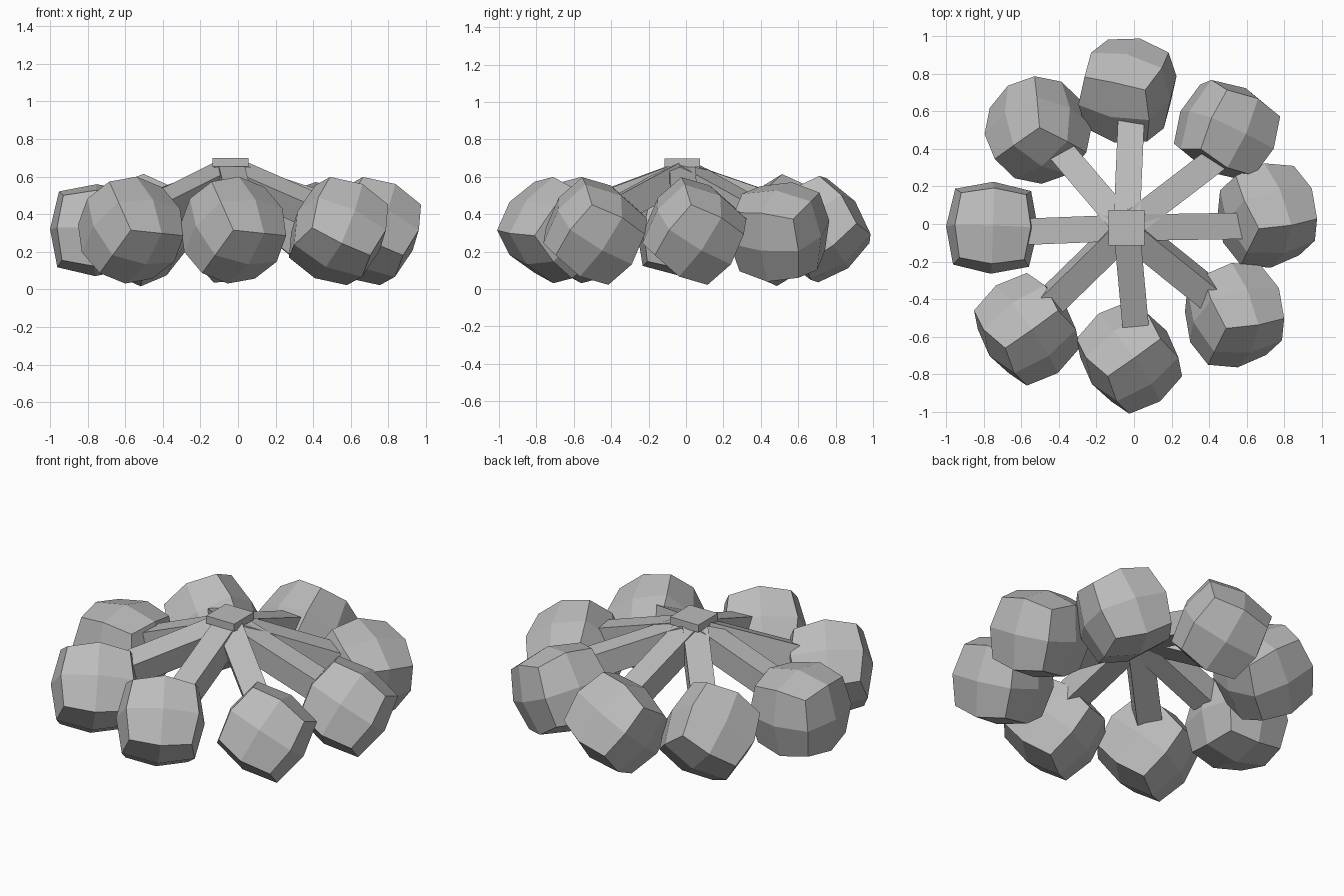
import bpy, bmesh
from mathutils import Vector, Matrix

if "Cube" in bpy.data.objects:
    bpy.data.objects.remove(bpy.data.objects["Cube"], do_unlink=True)

grey = bpy.data.materials.new("grey")
grey.use_nodes = True
colour = (0.5, 0.5, 0.5, 1)
grey.diffuse_color = colour
grey.node_tree.nodes["Principled BSDF"].inputs["Base Color"].default_value = colour


def frame(first, second):
    """Rotation whose x axis is first and whose y axis leans to second."""
    x = Vector(first).normalized()
    y = Vector(second)
    y = (y - x * y.dot(x)).normalized()
    return Matrix((x, y, x.cross(y))).transposed().to_4x4()


def add_object(name, bm, matrix):
    mesh = bpy.data.meshes.new(name)
    bm.to_mesh(mesh)
    bm.free()
    mesh.materials.append(grey)
    obj = bpy.data.objects.new(name, mesh)
    obj.matrix_world = matrix
    bpy.context.collection.objects.link(obj)
    return obj


def box(name, size, matrix):
    bm = bmesh.new()
    bmesh.ops.create_cube(bm, size=1)
    bmesh.ops.scale(bm, vec=size, verts=bm.verts)
    return add_object(name, bm, matrix)


def pod(name, centre, first, second):
    """Rounded cube: each face is split in four and pulled towards a ball."""
    bm = bmesh.new()
    bmesh.ops.create_cube(bm, size=2)
    bmesh.ops.subdivide_edges(bm, edges=bm.edges, cuts=1, use_grid_fill=True)
    reach = {1: 0.245, 2: 0.202, 3: 0.173}   # face middle, edge middle, corner
    for v in bm.verts:
        v.co *= reach[sum(abs(c) > 0.5 for c in v.co)]
    add_object(name, bm, Matrix.Translation(centre) @ frame(first, second))


def beam(name, end, roll):
    """Square beam sloping from under the hub down to a pod."""
    a, b = HUB + Vector((0, 0, -0.065)), Vector(end)
    along = b - a
    turn = frame(along, Vector((0, 0, 1)).cross(along)) @ Matrix.Rotation(roll, 4, "X")
    box(name, (along.length, 0.14, 0.14), Matrix.Translation((a + b) / 2) @ turn)


# Hub plate
HUB = Vector((-0.04, -0.02, 0.675))
box("hub", (0.19, 0.19, 0.045), Matrix.Translation(HUB))

# Tilts of the pods, as two face directions
front_tilt = ((-0.81, -0.577, 0.085), (0.48, -0.577, 0.66))
left_tilt = ((0.35, -0.8, 0.45), (0.3, 0.5, 0.81))

# Pods around the ring: centre, tilt, beam end, beam roll
ring = {
    "front": ((-0.025, -0.71, 0.315), front_tilt, (0.01, -0.56, 0.41), 0),
    "front_right": ((-0.57, -0.56, 0.315), front_tilt, (-0.44, -0.41, 0.41), -0.25),
    "right": ((-0.755, -0.02, 0.315), ((-1, 0.03, 0.02), (0.02, 0.05, 1)),
              (-0.55, -0.04, 0.41), 0),
    "back_right": ((-0.51, 0.5, 0.315), ((-0.72, 0.38, 0.577), (0.63, 0.51, 0.577)),
                   (-0.39, 0.39, 0.41), 0),
    "back": ((-0.035, 0.71, 0.32), ((0.93, -0.2, 0.3), (0, 0.79, 0.62)),
             (-0.015, 0.56, 0.41), 0),
    "back_left": ((0.495, 0.5, 0.305), ((0.4, 0.9, -0.1), (0.4, -0.1, 0.9)),
                  (0.43, 0.34, 0.41), 0),
    "left": ((0.71, 0.045, 0.31), left_tilt, (0.57, -0.01, 0.41), 0),
    "front_left": ((0.535, -0.485, 0.31), left_tilt, (0.42, -0.39, 0.41), 0.3),
}
for side, (centre, tilt, end, roll) in ring.items():
    pod(side + "_pod", centre, *tilt)
    beam(side + "_beam", end, roll)
